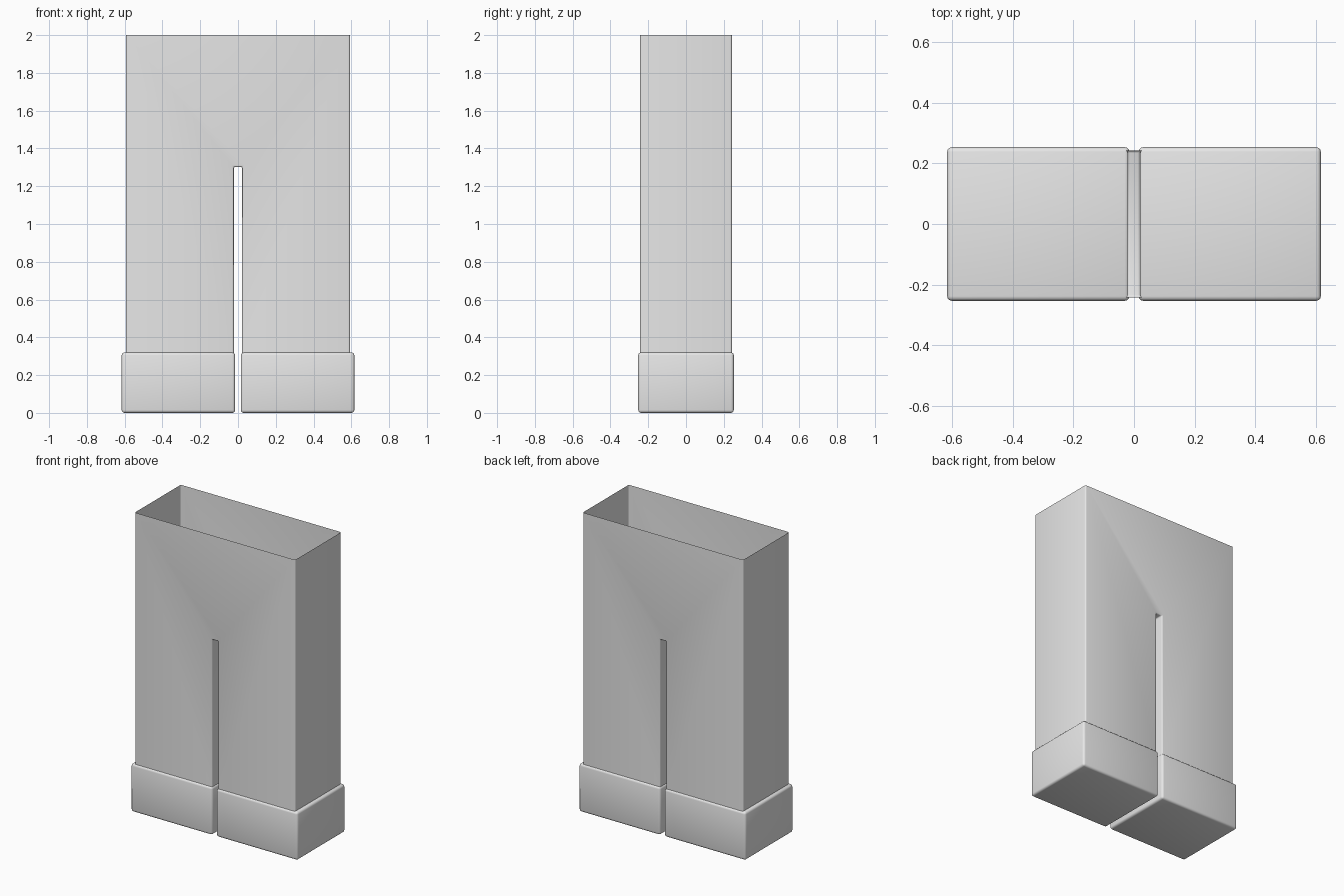
import bpy, bmesh

if "Cube" in bpy.data.objects:
    bpy.data.objects.remove(bpy.data.objects["Cube"])

grey = bpy.data.materials.new("light grey")
grey.diffuse_color = (0.8, 0.8, 0.8, 1)
grey.use_nodes = True
grey.node_tree.nodes["Principled BSDF"].inputs["Base Color"].default_value = grey.diffuse_color


def finish(bm, name):
    bmesh.ops.recalc_face_normals(bm, faces=bm.faces)
    mesh = bpy.data.meshes.new(name)
    bm.to_mesh(mesh)
    bm.free()
    mesh.materials.append(grey)
    obj = bpy.data.objects.new(name, mesh)
    bpy.context.collection.objects.link(obj)
    bpy.ops.object.select_all(action='DESELECT')
    obj.select_set(True)
    bpy.context.view_layer.objects.active = obj
    bpy.ops.object.shade_smooth_by_angle(angle=0.6)
    return obj


# Trousers: thin shell, open at the waist and ankles, with a slit between the legs
W, D, SLIT, CROTCH, ANKLE, WAIST = 0.593, 0.243, 0.022, 1.302, 0.31, 2.0
outline = [(-W, WAIST), (-W, ANKLE), (-SLIT, ANKLE), (-SLIT, CROTCH),
           (SLIT, CROTCH), (SLIT, ANKLE), (W, ANKLE), (W, WAIST)]
bm = bmesh.new()
front = [bm.verts.new((x, -D, z)) for x, z in outline]
back = [bm.verts.new((x, D, z)) for x, z in outline]
bm.faces.new(front)
bm.faces.new(back[::-1])
for i in (0, 2, 3, 4, 6):  # outer sides, inner legs and crotch
    bm.faces.new((front[i], back[i], back[i + 1], front[i + 1]))
bmesh.ops.recalc_face_normals(bm, faces=bm.faces)
corners = [e for e in bm.edges if len(e.link_faces) == 2]
bmesh.ops.bevel(bm, geom=corners, offset=0.009, segments=3, profile=0.5,
                affect='EDGES', clamp_overlap=True)
finish(bm, "trousers")

# Boots: softly rounded blocks, one per leg
for side, name in ((-1, "left_boot"), (1, "right_boot")):
    bm = bmesh.new()
    bmesh.ops.create_cube(bm, size=1)
    bmesh.ops.scale(bm, vec=(0.601, 0.506, 0.32), verts=bm.verts)
    bmesh.ops.translate(bm, vec=(side * 0.3155, 0, 0.16), verts=bm.verts)
    bmesh.ops.bevel(bm, geom=list(bm.edges), offset=0.015, segments=3,
                    profile=0.5, affect='EDGES')
    finish(bm, name)
